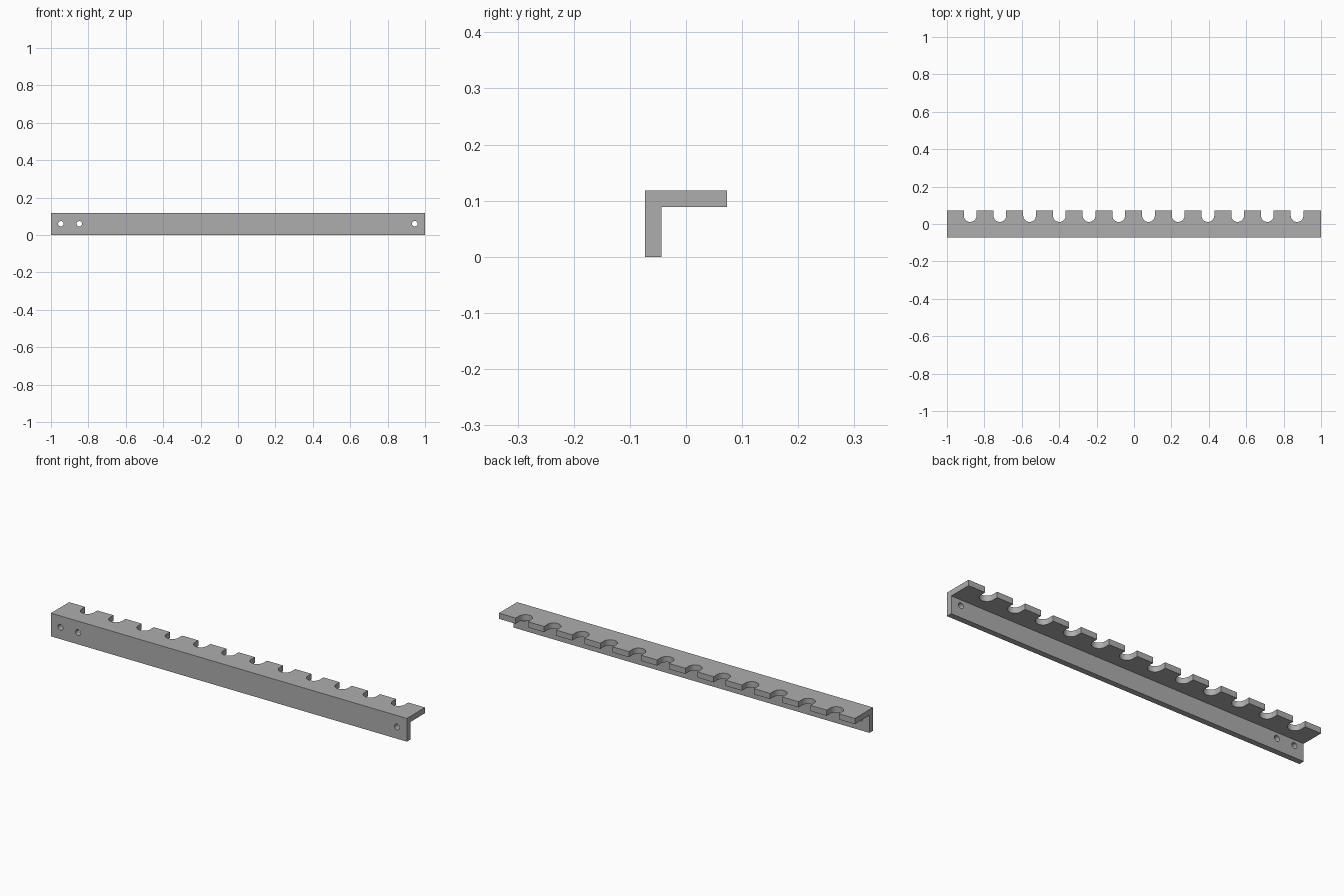
import bpy, bmesh, math
from mathutils import Matrix

cube = bpy.data.objects.get("Cube")
if cube:
    bpy.data.objects.remove(cube, do_unlink=True)

# Overall sizes
FRONT, BACK, HEIGHT, THICK = -0.073, 0.073, 0.118, 0.029
SLOT_R, SLOT_Y = 0.034, 0.045
SLOT_COUNT, FIRST_SLOT, PITCH = 12, -0.876, 0.1589
HOLE_R, HOLE_Z = 0.0145, 0.06

# Plain grey metal
grey = bpy.data.materials.new("grey_metal")
colour = (0.42, 0.42, 0.42, 1)
grey.diffuse_color = colour
grey.use_nodes = True
grey.node_tree.nodes["Principled BSDF"].inputs["Base Color"].default_value = colour


def extrude_outline(name, points, direction):
    """Solid made by sweeping a closed outline along a direction."""
    bm = bmesh.new()
    face = bm.faces.new([bm.verts.new(p) for p in points])
    swept = bmesh.ops.extrude_face_region(bm, geom=[face])["geom"]
    verts = [v for v in swept if isinstance(v, bmesh.types.BMVert)]
    bmesh.ops.translate(bm, verts=verts, vec=direction)
    bmesh.ops.recalc_face_normals(bm, faces=bm.faces)
    mesh = bpy.data.meshes.new(name)
    bm.to_mesh(mesh)
    bm.free()
    mesh.materials.append(grey)
    obj = bpy.data.objects.new(name, mesh)
    bpy.context.collection.objects.link(obj)
    return obj


# Angle bar: L-shaped section swept along its length
section = [(FRONT, 0), (FRONT + THICK, 0), (FRONT + THICK, HEIGHT - THICK),
           (BACK, HEIGHT - THICK), (BACK, HEIGHT), (FRONT, HEIGHT)]
bar = extrude_outline("slotted_angle_bar", [(-1, y, z) for y, z in section], (2, 0, 0))

cutters = []

# Round-bottomed slots along the back edge of the shelf
for i in range(SLOT_COUNT):
    x = FIRST_SLOT + i * PITCH
    arc = [math.pi + math.pi * k / 24 for k in range(25)]
    outline = [(x + SLOT_R * math.cos(a), SLOT_Y + SLOT_R * math.sin(a), 0.05) for a in arc]
    outline += [(x + SLOT_R, 0.2, 0.05), (x - SLOT_R, 0.2, 0.05)]
    cutters.append(extrude_outline("slot_cutter", outline, (0, 0, 0.1)))

# Screw holes through the upright face
for x in (-0.947, -0.848, 0.945):
    ring = [2 * math.pi * k / 32 for k in range(32)]
    outline = [(x + HOLE_R * math.cos(a), -0.1, HOLE_Z + HOLE_R * math.sin(a)) for a in ring]
    cutters.append(extrude_outline("screw_hole_cutter", outline, (0, 0.08, 0)))

# Cut everything, then discard the cutters
for cutter in cutters:
    cutter.hide_render = True
    mod = bar.modifiers.new("cut", 'BOOLEAN')
    mod.operation, mod.solver, mod.object = 'DIFFERENCE', 'EXACT', cutter
bpy.context.view_layer.update()
result = bpy.data.meshes.new_from_object(bar.evaluated_get(bpy.context.evaluated_depsgraph_get()))
bar.modifiers.clear()
bar.data = result
for cutter in cutters:
    bpy.data.objects.remove(cutter, do_unlink=True)

# Smooth the curved walls, keep the edges crisp
bpy.ops.object.select_all(action='DESELECT')
bar.select_set(True)
bpy.context.view_layer.objects.active = bar
bpy.ops.object.shade_smooth_by_angle(angle=math.radians(30))
